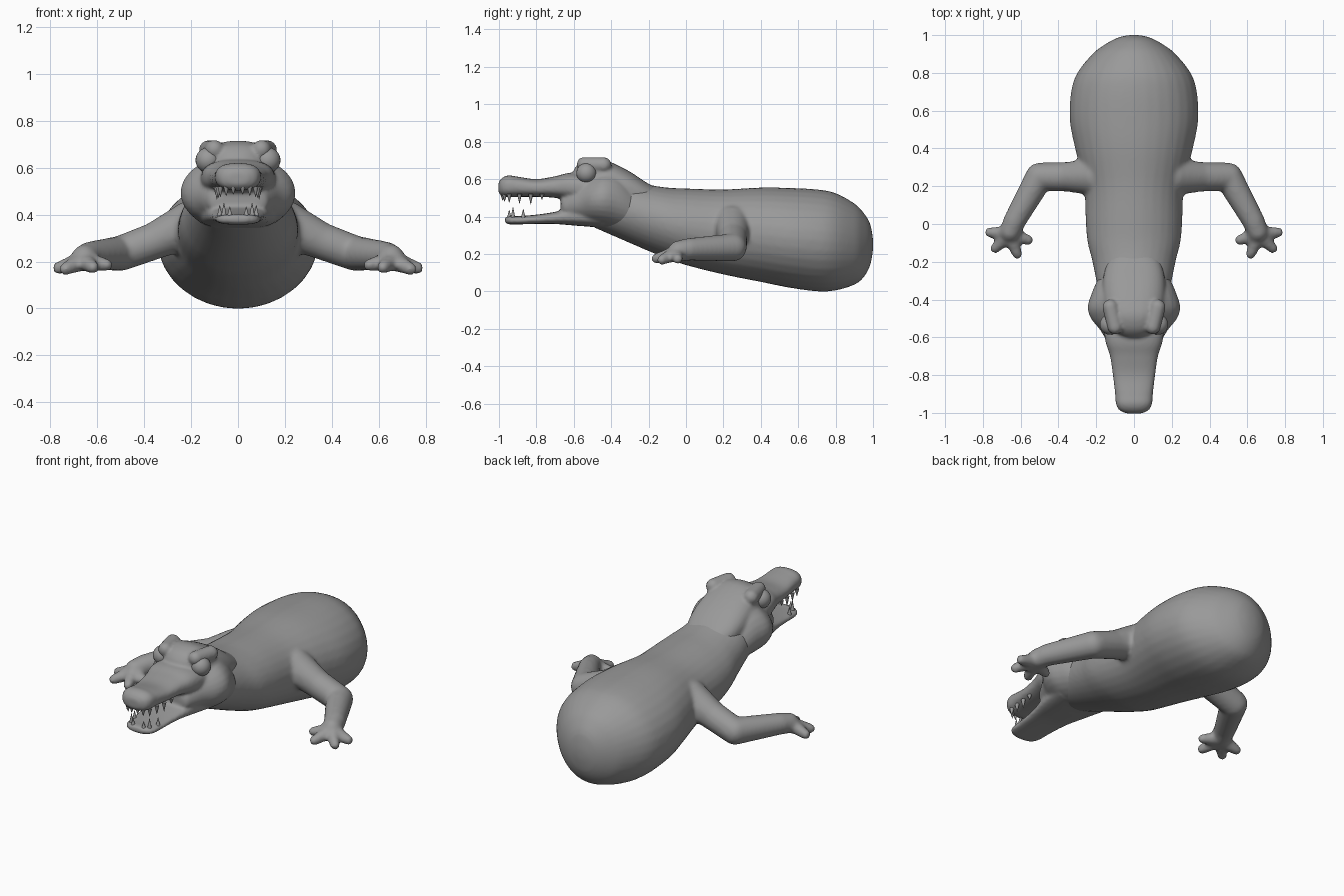
import bpy, bmesh, math
from mathutils import Vector, Matrix

cube = bpy.data.objects.get("Cube")
if cube:
    bpy.data.objects.remove(cube)

grey = bpy.data.materials.new("plain grey")
grey.use_nodes = True
grey.diffuse_color = (0.32, 0.32, 0.32, 1)
grey.node_tree.nodes["Principled BSDF"].inputs["Base Color"].default_value = (0.32, 0.32, 0.32, 1)


def spline(rows, steps=5):
    """Smooth in-between sections through the given rows."""
    rows = [Vector(r) for r in rows]
    out = []
    for i in range(len(rows) - 1):
        b, c = rows[i], rows[i + 1]
        a, d = rows[max(i - 1, 0)], rows[min(i + 2, len(rows) - 1)]
        for k in range(steps):
            t = k / steps
            out.append(b + (c - a) * t / 2 + (a - b * 2.5 + c * 2 - d / 2) * t ** 2
                       + ((b - c) * 3 + d - a) * t ** 3 / 2)
    return out + [rows[-1]]


def loft(bm, rows, power=1.0, sides=32):
    """Closed skin through (y, half width, bottom, top) sections."""
    rings = []
    for y, half, low, high in spline(rows):
        ring = []
        for i in range(sides):
            a = math.tau * i / sides
            c, s = math.cos(a), math.sin(a)
            x = half * math.copysign(abs(c) ** power, c)
            z = (low + high) / 2 + (high - low) / 2 * math.copysign(abs(s) ** power, s)
            ring.append(bm.verts.new((x, y, z)))
        rings.append(ring)
    for r, q in zip(rings, rings[1:]):
        for i in range(sides):
            j = (i + 1) % sides
            bm.faces.new((r[i], r[j], q[j], q[i]))
    bm.faces.new(rings[0])
    bm.faces.new(rings[-1])


def capsule(bm, p, q, r1, r2):
    """Rounded limb segment between two points."""
    verts = []
    for point, r in ((p, r1), (q, r2)):
        verts += bmesh.ops.create_uvsphere(bm, u_segments=20, v_segments=12, radius=r,
                                           matrix=Matrix.Translation(point))["verts"]
    hull = bmesh.ops.convex_hull(bm, input=verts)
    inner = [v for v in hull["geom_interior"] if isinstance(v, bmesh.types.BMVert)]
    bmesh.ops.delete(bm, geom=inner, context="VERTS")


def finish(name, bm, voxel=0, smooth=0):
    bmesh.ops.recalc_face_normals(bm, faces=bm.faces)
    mesh = bpy.data.meshes.new(name)
    bm.to_mesh(mesh)
    bm.free()
    mesh.materials.append(grey)
    for face in mesh.polygons:
        face.use_smooth = True
    obj = bpy.data.objects.new(name, mesh)
    bpy.context.collection.objects.link(obj)
    if voxel:
        remesh = obj.modifiers.new("blend", "REMESH")
        remesh.mode = "VOXEL"
        remesh.voxel_size = voxel
        remesh.use_smooth_shade = True
        soften = obj.modifiers.new("soften", "SMOOTH")
        soften.factor = 0.5
        soften.iterations = smooth
    return obj


# Torso with blended arms and hands
bm = bmesh.new()
loft(bm, [(1.0, .03, .22, .28), (.985, .09, .14, .36), (.95, .155, .075, .42),
          (.9, .22, .035, .47), (.8, .3, .005, .525), (.7, .333, 0, .545),
          (.55, .34, .02, .553), (.4, .312, .05, .555), (.2, .265, .09, .545),
          (0, .255, .14, .55), (-.1, .245, .175, .555), (-.2, .22, .215, .57),
          (-.35, .19, .28, .6), (-.5, .16, .345, .58)])
for s in (1, -1):
    arm = [((.2, .25, .36), .1), ((.35, .25, .29), .079), ((.5, .25, .235), .075),
           ((.63, .02, .225), .06), ((.655, -.04, .215), .056)]
    arm = [(Vector((s * p[0], p[1], p[2])), r) for p, r in arm]
    for (p, r1), (q, r2) in zip(arm, arm[1:]):
        capsule(bm, p, q, r1, r2)
    for x, y, z in ((.765, -.045, .172), (.735, -.13, .168), (.618, -.16, .175), (.56, -.085, .185)):
        capsule(bm, Vector((s * .66, -.05, .205)), Vector((s * x, y, z)), .042, .027)
finish("torso_and_arms", bm, .012, 6)

# Head: cheeks, cranium, brows, snout and lower jaw
bm = bmesh.new()
loft(bm, [(-.2, .14, .26, .5), (-.3, .195, .3, .6), (-.37, .225, .315, .65),
          (-.44, .245, .33, .655), (-.5, .228, .345, .63), (-.56, .18, .355, .6),
          (-.62, .145, .36, .57), (-.66, .12, .38, .53), (-.67, .08, .42, .5)])
loft(bm, [(-.1, .08, .4, .53), (-.2, .14, .42, .575), (-.3, .165, .42, .64),
          (-.4, .168, .42, .69), (-.48, .155, .42, .715), (-.55, .125, .45, .7),
          (-.59, .08, .5, .665), (-.606, .03, .54, .63)], .8)
loft(bm, [(-.4, .17, .42, .62), (-.6, .155, .48, .635), (-.7, .127, .5, .615),
          (-.8, .112, .505, .6), (-.9, .1, .505, .613), (-.95, .096, .503, .62),
          (-.985, .078, .51, .605), (-1.003, .04, .53, .58)], .8)
loft(bm, [(-.45, .17, .34, .46), (-.6, .14, .352, .45), (-.7, .117, .36, .425),
          (-.8, .103, .36, .41), (-.9, .096, .358, .402), (-.945, .08, .358, .402),
          (-.968, .04, .368, .395)], .75)
for s in (1, -1):
    capsule(bm, Vector((s * .125, -.44, .675)), Vector((s * .1, -.545, .678)), .042, .04)
finish("head", bm, .009, 4)

# Eyes
for s, side in ((1, "left"), (-1, "right")):
    bm = bmesh.new()
    bmesh.ops.create_uvsphere(bm, u_segments=24, v_segments=16, radius=.054,
                              matrix=Matrix.Translation((s * .127, -.532, .632)))
    finish(side + "_eye", bm)


# Teeth along both jaws
def teeth(name, spots, base, direction):
    bm = bmesh.new()
    turn = Matrix.Rotation(math.pi if direction < 0 else 0, 4, "X")
    for x, y, tall in spots:
        for s in (1, -1):
            place = Matrix.Translation((s * x, y, base + direction * tall / 2))
            bmesh.ops.create_cone(bm, cap_ends=True, segments=10, radius1=.013, radius2=.001,
                                  depth=tall, matrix=place @ turn)
    obj = finish(name, bm)
    for face in obj.data.polygons:
        face.use_smooth = len(face.vertices) < 5


teeth("upper_teeth", [(.02, -.98, .035), (.05, -.97, .04), (.075, -.945, .045),
                      (.084, -.89, .05), (.09, -.83, .055), (.096, -.77, .03)], .52, -1)
teeth("lower_teeth", [(.035, -.945, .045), (.06, -.925, .06), (.078, -.87, .05)], .39, 1)
